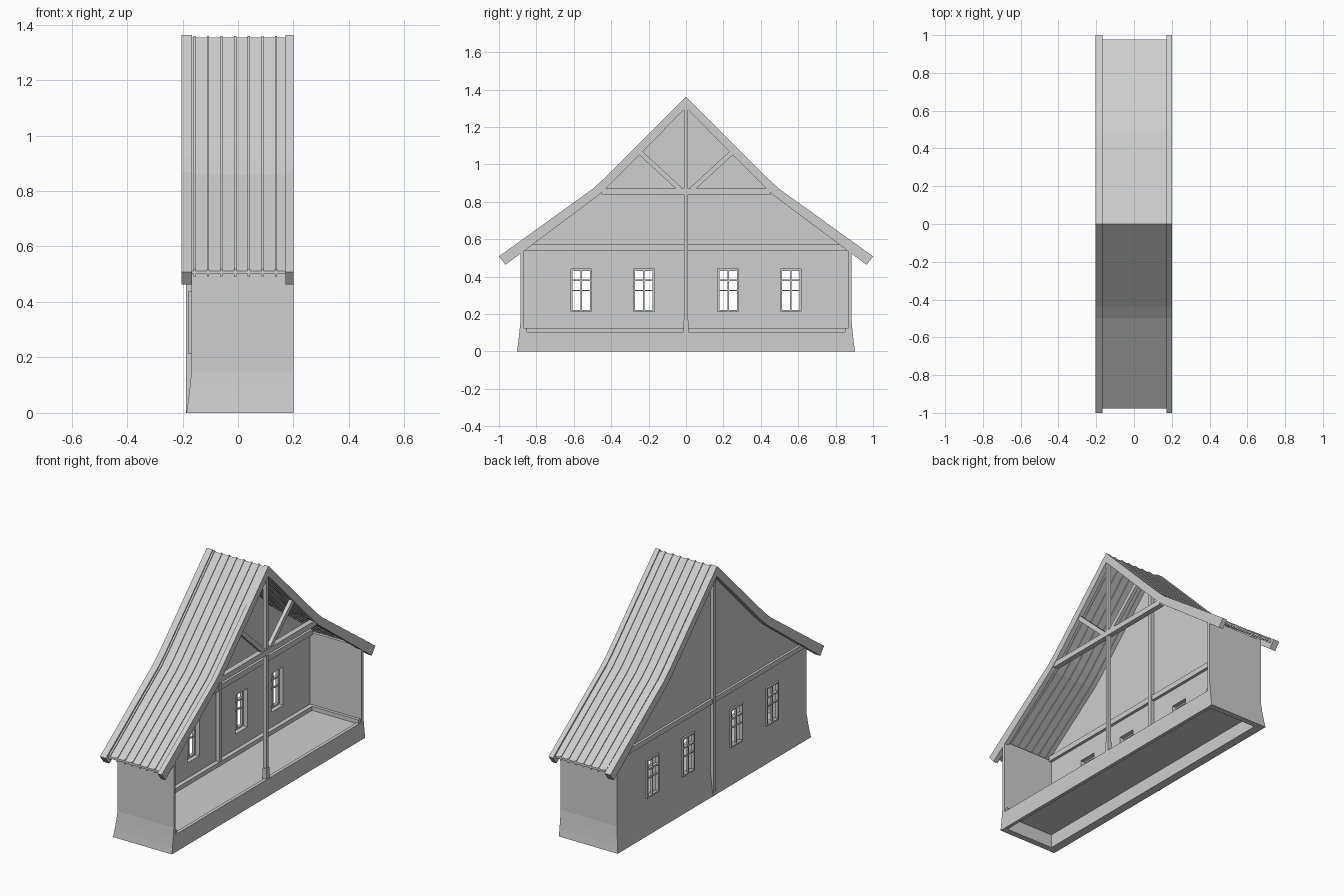
import bpy, bmesh, math

cube = bpy.data.objects.get("Cube")
if cube:
    bpy.data.objects.remove(cube, do_unlink=True)

grey = bpy.data.materials.new("plain_grey")
grey.use_nodes = True
grey.diffuse_color = (0.62, 0.62, 0.62, 1)
grey.node_tree.nodes["Principled BSDF"].inputs["Base Color"].default_value = grey.diffuse_color


def loft(name, rings):
    """Closed solid through rings of equal length, capped at both ends."""
    bm = bmesh.new()
    loops = [[bm.verts.new(p) for p in ring] for ring in rings]
    n = len(loops[0])
    for a, b in zip(loops, loops[1:]):
        for i in range(n):
            j = (i + 1) % n
            bm.faces.new((a[i], a[j], b[j], b[i]))
    bm.faces.new(loops[0][::-1])
    bm.faces.new(loops[-1])
    bmesh.ops.recalc_face_normals(bm, faces=bm.faces)
    mesh = bpy.data.meshes.new(name)
    bm.to_mesh(mesh)
    bm.free()
    mesh.materials.append(grey)
    obj = bpy.data.objects.new(name, mesh)
    bpy.context.collection.objects.link(obj)
    return obj


def prism(name, outline, x0, x1):
    """Extrude a (y, z) outline along x."""
    return loft(name, [[(x, y, z) for y, z in outline] for x in (x0, x1)])


def box(name, x, y, z):
    return prism(name, [(y[0], z[0]), (y[1], z[0]), (y[1], z[1]), (y[0], z[1])], *x)


def both_sides(half):
    """Mirror a ridge-to-eave line into an eave-to-eave line."""
    return [(-y, z) for y, z in half[:0:-1]] + half


def band(name, upper, lower, x0, x1):
    return prism(name, both_sides(upper) + both_sides(lower)[::-1], x0, x1)


def shifted(line, dz):
    return [(y, z + dz) for y, z in line]


# Walls: U-shaped plan with a flared foot
INNER, OUTER, END_IN, END_OUT, OPEN = -0.135, -0.168, 0.868, 0.886, 0.2
rings = []
for z, flare in ((0, 0.018), (0.04, 0.012), (0.09, 0.006), (0.15, 0), (0.55, 0)):
    e, w = END_OUT + flare, OUTER - flare
    rings.append([(OPEN, -e, z), (w, -e, z), (w, e, z), (OPEN, e, z),
                  (OPEN, END_IN, z), (INNER, END_IN, z),
                  (INNER, -END_IN, z), (OPEN, -END_IN, z)])
walls = loft("walls", rings)

# Window openings and frames
Z0, Z1, HALF = 0.213, 0.44, 0.056
for i, yc in enumerate((-0.56, -0.225, 0.225, 0.56)):
    cutter = box("window_cutter", (-0.3, 0), (yc - HALF, yc + HALF), (Z0, Z1))
    cutter.hide_render = True
    cut = walls.modifiers.new("opening", 'BOOLEAN')
    cut.operation = 'DIFFERENCE'
    cut.solver = 'EXACT'
    cut.object = cutter
    bpy.context.view_layer.objects.active = walls
    bpy.ops.object.modifier_apply(modifier=cut.name)
    bpy.data.objects.remove(cutter, do_unlink=True)

    depth, t = (-0.178, -0.16), 0.009
    for side in (-1, 1):
        edge = yc + side * (HALF - t / 2)
        box(f"window_{i}_jamb", depth, (edge - t / 2, edge + t / 2), (Z0, Z1))
    for part, z in (("sill", Z0), ("head", Z1 - t), ("transom", 0.376)):
        box(f"window_{i}_{part}", depth, (yc - HALF, yc + HALF), (z, z + t))
    bar = (-0.174, -0.163)
    box(f"window_{i}_mullion", bar, (yc - 0.004, yc + 0.004), (Z0, Z1))
    box(f"window_{i}_glazing_bar", bar, (yc - HALF, yc + HALF), (0.323, 0.329))

# Roof boards with battens above and below
roof_line = [(0, 1.353), (0.44, 0.912), (0.5, 0.858), (0.976, 0.512)]
band("roof", roof_line, shifted(roof_line, -0.012), -0.18, 0.176)
for i in range(7):
    x = -0.157 + i * 0.049
    band(f"roof_batten_{i}", shifted(roof_line, 0.006), shifted(roof_line, -0.02),
         x - 0.004, x + 0.004)

# Gable wall above the eaves
gable_line = [(0, 1.343), (0.44, 0.902), (0.5, 0.848), (0.886, 0.566)]
prism("gable_wall", both_sides(gable_line) + [(0.886, 0.55), (-0.886, 0.55)], OUTER, INNER)

# Edge rafters at both gables
rafter_top = [(0, 1.362), (0.44, 0.922), (0.5, 0.868), (1.0, 0.508)]
rafter_low = [(0, 1.302), (0.42, 0.879), (0.475, 0.829), (0.965, 0.463)]
band("rear_edge_rafters", rafter_top, rafter_low, -0.204, -0.166)
band("open_edge_rafters", rafter_top, rafter_low, 0.172, 0.2)

# Floor and plinth
box("floor", (INNER, 0.19), (-END_IN, END_IN), (0.08, 0.1))
box("plinth", (0.18, OPEN), (-END_IN, END_IN), (0, 0.104))

# Sill beams around the floor
box("rear_sill_beam", (INNER, -0.11), (-END_IN, END_IN), (0.1, 0.124))
for side in (-1, 1):
    box("end_sill_beam", (INNER, 0.195), sorted((side * 0.85, side * END_IN)), (0.1, 0.124))

# Wall beams and posts, inside and outside
box("inner_wall_beam", (INNER, -0.118), (-END_IN, END_IN), (0.54, 0.572))
box("outer_wall_beam", (-0.182, OUTER), (-0.875, 0.875), (0.545, 0.575))
box("inner_wall_post", (INNER, -0.112), (-0.012, 0.012), (0.1, 1.32))
box("outer_wall_post", (-0.188, -0.165), (-0.012, 0.012), (0, 1.32))

# Open truss: king post, tie beam and struts
box("king_post", (0.172, 0.194), (-0.01, 0.01), (0.1, 1.33))
box("king_post_foot", (0.169, 0.197), (-0.014, 0.014), (0.1, 0.165))
box("tie_beam", (0.166, 0.197), (-0.452, 0.452), (0.838, 0.87))
y0, z0, y1, z1 = 0.03, 0.865, 0.25, 1.068
length = math.hypot(y1 - y0, z1 - z0)
ny, nz = -(z1 - z0) / length * 0.013, (y1 - y0) / length * 0.013
for side in (-1, 1):
    prism("truss_strut",
          [(side * y, z) for y, z in ((y0 + ny, z0 + nz), (y0 - ny, z0 - nz),
                                      (y1 - ny, z1 - nz), (y1 + ny, z1 + nz))],
          0.172, 0.194)
